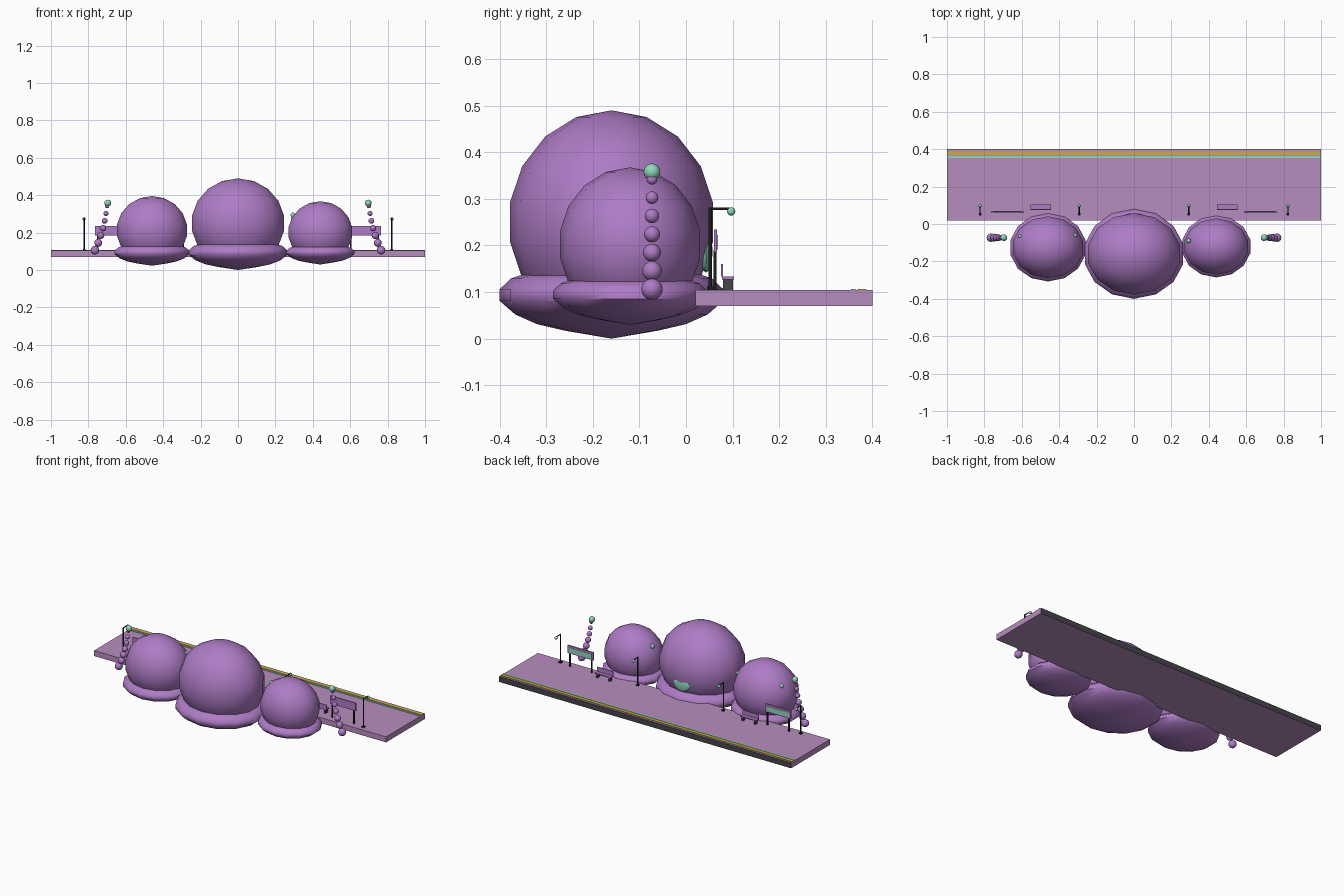
import bpy, bmesh, math
from mathutils import Matrix

cube = bpy.data.objects.get("Cube")
if cube:
    bpy.data.objects.remove(cube, do_unlink=True)


def material(name, color):
    m = bpy.data.materials.new(name)
    m.use_nodes = True
    m.diffuse_color = (*color, 1)
    m.node_tree.nodes["Principled BSDF"].inputs["Base Color"].default_value = (*color, 1)
    return m


PURPLE = material("purple", (0.42, 0.20, 0.56))
LILAC = material("pale lilac", (0.47, 0.27, 0.51))
MINT = material("mint", (0.28, 0.68, 0.50))
YELLOW = material("yellow", (0.60, 0.42, 0.07))
GREY = material("dark grey", (0.06, 0.06, 0.07))
BLACK = material("black", (0.012, 0.012, 0.014))


def finish(bm, name, mat, smooth=None):
    bmesh.ops.recalc_face_normals(bm, faces=bm.faces)
    me = bpy.data.meshes.new(name)
    bm.to_mesh(me)
    bm.free()
    ob = bpy.data.objects.new(name, me)
    bpy.context.collection.objects.link(ob)
    me.materials.append(mat)
    if smooth:
        bpy.context.view_layer.objects.active = ob
        for o in bpy.context.selected_objects:
            o.select_set(False)
        ob.select_set(True)
        bpy.ops.object.shade_smooth_by_angle(angle=math.radians(smooth))
    return ob


def box(name, x, y, z, mat):
    """Box from (min, max) ranges."""
    bm = bmesh.new()
    bmesh.ops.create_cube(bm, size=1)
    for v in bm.verts:
        v.co = [(a + b) / 2 + c * (b - a) for (a, b), c in zip((x, y, z), v.co)]
    return finish(bm, name, mat)


def ball(name, center, radii, mat, u=12, v=8):
    bm = bmesh.new()
    bmesh.ops.create_uvsphere(bm, u_segments=u, v_segments=v, radius=1)
    bm.transform(Matrix.Translation(center) @ Matrix.Diagonal((*radii, 1)))
    return finish(bm, name, mat, 60)


def rod(name, a, b, r, mat):
    """Thin six-sided rod between two points."""
    curve = bpy.data.curves.new(name, "CURVE")
    curve.dimensions = "3D"
    curve.bevel_depth, curve.bevel_resolution = r, 1
    curve.use_fill_caps = True
    s = curve.splines.new("POLY")
    s.points.add(1)
    for p, co in zip(s.points, (a, b)):
        p.co = (*co, 1)
    curve.materials.append(mat)
    ob = bpy.data.objects.new(name, curve)
    bpy.context.collection.objects.link(ob)
    return ob


def lathe(name, profile, center, stretch, scale, mat, n=14):
    """Spin (radius, height) points about z, with a corner facing the back."""
    bm = bmesh.new()
    rings = []
    for r, z in profile:
        count = n if r > 1e-4 else 1
        angles = [math.pi / 2 + 2 * math.pi * i / n for i in range(count)]
        rings.append([bm.verts.new((center[0] + r * scale * stretch * math.cos(a),
                                    center[1] + r * scale * math.sin(a),
                                    center[2] + z * scale)) for a in angles])
    for lo, hi in zip(rings, rings[1:]):
        for i in range(n):
            quad = [lo[i % len(lo)], lo[(i + 1) % len(lo)],
                    hi[(i + 1) % len(hi)], hi[i % len(hi)]]
            bm.faces.new(list(dict.fromkeys(quad)))
    return finish(bm, name, mat, 50)


# Domes with rounded collars; heights are relative to the collar's middle
BASE_Z = 0.095
dome_profile = [(0.2214 * math.sin(math.pi * i / 9), 0.155 - 0.24 * math.cos(math.pi * i / 9))
                for i in range(10)]
collar_profile = [(0, -0.095), (0.1, -0.078), (0.16, -0.064), (0.207, -0.043), (0.24, -0.014),
                  (0.24, 0.011), (0.216, 0.034), (0.18, 0.046), (0.12, 0.03), (0, 0.02)]
domes = {"centre": (0, -0.16, 1), "right": (-0.46, -0.125, 0.76), "left": (0.44, -0.12, 0.69)}
for side, (x, y, s) in domes.items():
    lathe(side + "_dome", dome_profile, (x, y, BASE_Z), 1.156, s, PURPLE)
    lathe(side + "_collar", collar_profile, (x, y, BASE_Z), 1.125, s, PURPLE)

# Mint inlays on the domes
ball("centre_inlay", (0, 0.043, 0.187), (0.055, 0.014, 0.045), MINT)
for side, x, y, z in (("right_outer", -0.607, -0.067, 0.296), ("right_inner", -0.315, -0.06, 0.3),
                      ("left_inner", 0.293, -0.09, 0.293)):
    ball(side + "_inlay", (x, y, z), (0.012, 0.012, 0.014), MINT)

# Platform with a dark back edge
platform = box("platform", (-1, 1), (0.02, 0.4), (0.07, 0.104), LILAC)
platform.data.materials.append(GREY)
for f in platform.data.polygons:
    if f.normal.y > 0.9:
        f.material_index = 1
box("yellow_safety_line", (-1, 1), (0.368, 0.388), (0.103, 0.107), YELLOW)
box("mint_safety_line", (-1, 1), (0.354, 0.364), (0.103, 0.107), MINT)

FLOOR = 0.104
for side, m in (("left", 1), ("right", -1)):
    # Curved stalk of shrinking beads
    offsets = (0.765, 0.747, 0.734, 0.722, 0.713, 0.706, 0.700)
    for i, x in enumerate(offsets):
        r = 0.023 - 0.0019 * i
        ball(f"{side}_bead_{i + 1}", (m * x, -0.073, 0.106 + 0.0393 * i), (r, r, r), PURPLE)
    ball(side + "_stalk_light", (m * 0.696, -0.073, 0.358), (0.018,) * 3, MINT)

    # Lamp posts
    for place, x in (("outer", 0.823), ("inner", 0.293)):
        x *= m
        name = f"{side}_{place}_lamp"
        rod(name + "_post", (x, 0.052, FLOOR), (x, 0.052, 0.281), 0.0042, BLACK)
        rod(name + "_arm", (x, 0.05, 0.279), (x, 0.1, 0.279), 0.003, BLACK)
        box(name + "_foot", (x - 0.007, x + 0.007), (0.045, 0.06), (FLOOR, 0.112), BLACK)
        ball(name + "_light", (x, 0.097, 0.273), (0.009,) * 3, MINT)

    # Bench
    x = m * 0.498
    box(side + "_bench_seat", (x - 0.055, x + 0.055), (0.077, 0.103), (0.127, 0.133), PURPLE)
    box(side + "_bench_back", (x - 0.055, x + 0.055), (0.075, 0.079), (0.133, 0.16), PURPLE)
    for k in (-1, 1):
        lx = x + k * 0.042
        box(f"{side}_bench_leg_{k + 2}", (lx - 0.005, lx + 0.005), (0.079, 0.101),
            (FLOOR, 0.127), GREY)

    # Sign board on two posts
    x = m * 0.676
    box(side + "_sign_board", (x - 0.088, x + 0.088), (0.06, 0.067), (0.185, 0.234), PURPLE)
    box(side + "_sign_panel", (x - 0.078, x + 0.078), (0.066, 0.069), (0.191, 0.222), MINT)
    for k in (-1, 1):
        px = x + k * 0.074
        box(f"{side}_sign_post_{k + 2}", (px - 0.004, px + 0.004), (0.059, 0.066),
            (FLOOR, 0.19), BLACK)
